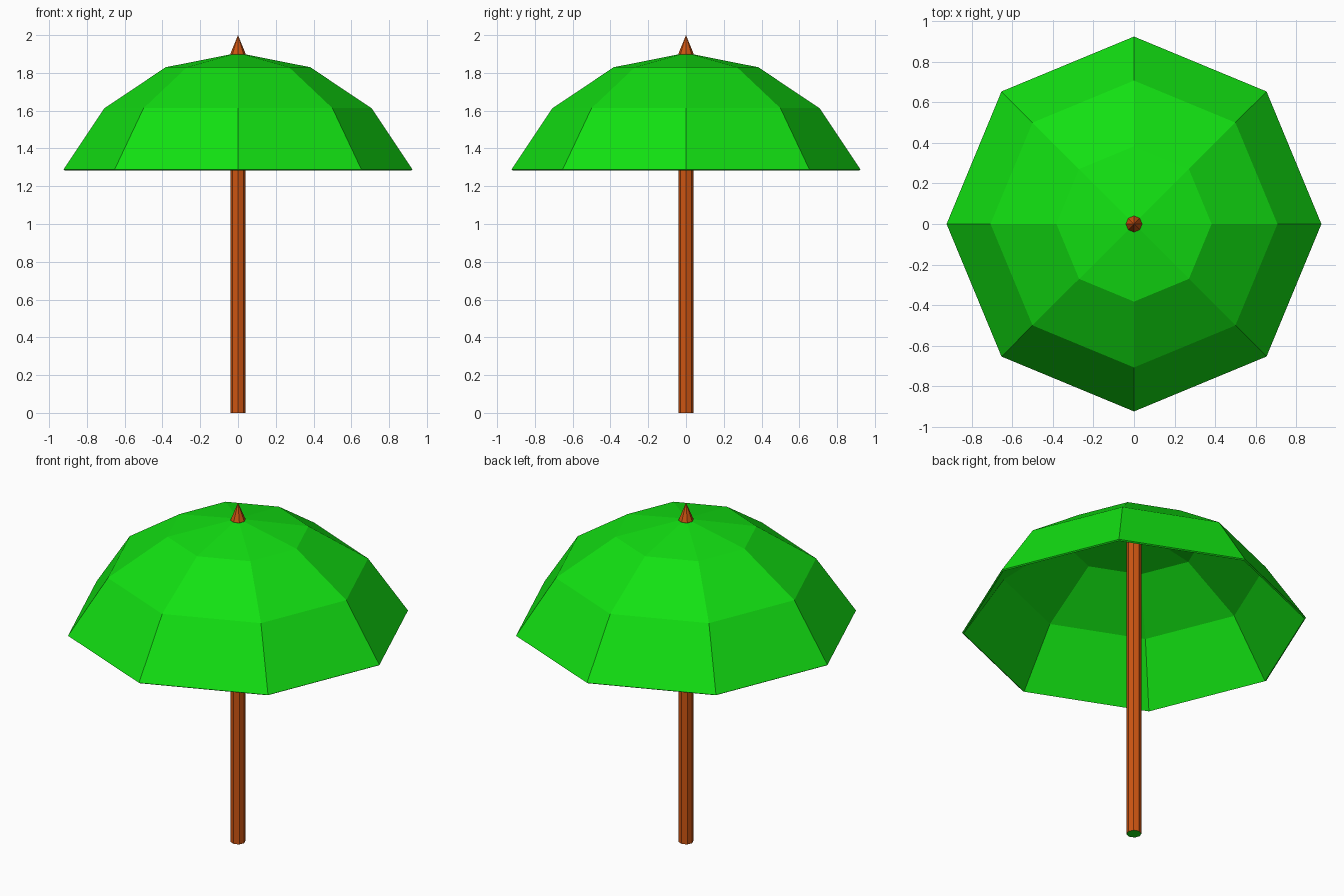
import bpy, bmesh
from math import cos, sin, pi

SIDES = 8

if "Cube" in bpy.data.objects:
    bpy.data.objects.remove(bpy.data.objects["Cube"], do_unlink=True)


def make_material(name, rgb):
    mat = bpy.data.materials.new(name)
    mat.use_nodes = True
    mat.diffuse_color = (*rgb, 1)
    mat.node_tree.nodes["Principled BSDF"].inputs["Base Color"].default_value = (*rgb, 1)
    return mat


green = make_material("canopy green", (0.006, 0.75, 0.006))
wood = make_material("wood orange", (0.61, 0.09, 0.006))


def lathe(name, profile, materials):
    """Turn (radius, height) points around z; a zero radius closes to a point."""
    bm = bmesh.new()
    rings = []
    for r, z in profile:
        count = SIDES if r else 1
        rings.append([bm.verts.new((r * cos(2 * pi * i / SIDES), r * sin(2 * pi * i / SIDES), z))
                      for i in range(count)])
    for low, high in zip(rings, rings[1:]):
        for i in range(SIDES):
            j = (i + 1) % SIDES
            corners = [low[i % len(low)], low[j % len(low)], high[j % len(high)], high[i % len(high)]]
            bm.faces.new(list(dict.fromkeys(corners)))
    mesh = bpy.data.meshes.new(name)
    bm.to_mesh(mesh)
    bm.free()
    for mat in materials:
        mesh.materials.append(mat)
    obj = bpy.data.objects.new(name, mesh)
    bpy.context.collection.objects.link(obj)
    return obj


# Canopy: upper part of a faceted sphere, given a thin cloth thickness
canopy = lathe("canopy", [(sin(k * pi / 8), 0.906 + cos(k * pi / 8)) for k in (3, 2, 1, 0)], [green])
cloth = canopy.modifiers.new("cloth thickness", "SOLIDIFY")
cloth.thickness = 0.01
cloth.offset = -1

# Pole with a green underside
pole = lathe("pole", [(0, 0), (0.04, 0), (0.04, 1.89)], [wood, green])
for face in pole.data.polygons:
    face.material_index = 1 if face.normal.z < -0.5 else 0

# Pointed tip above the canopy
lathe("tip", [(0.04, 1.89), (0.04, 1.902), (0, 2.0)], [wood])
